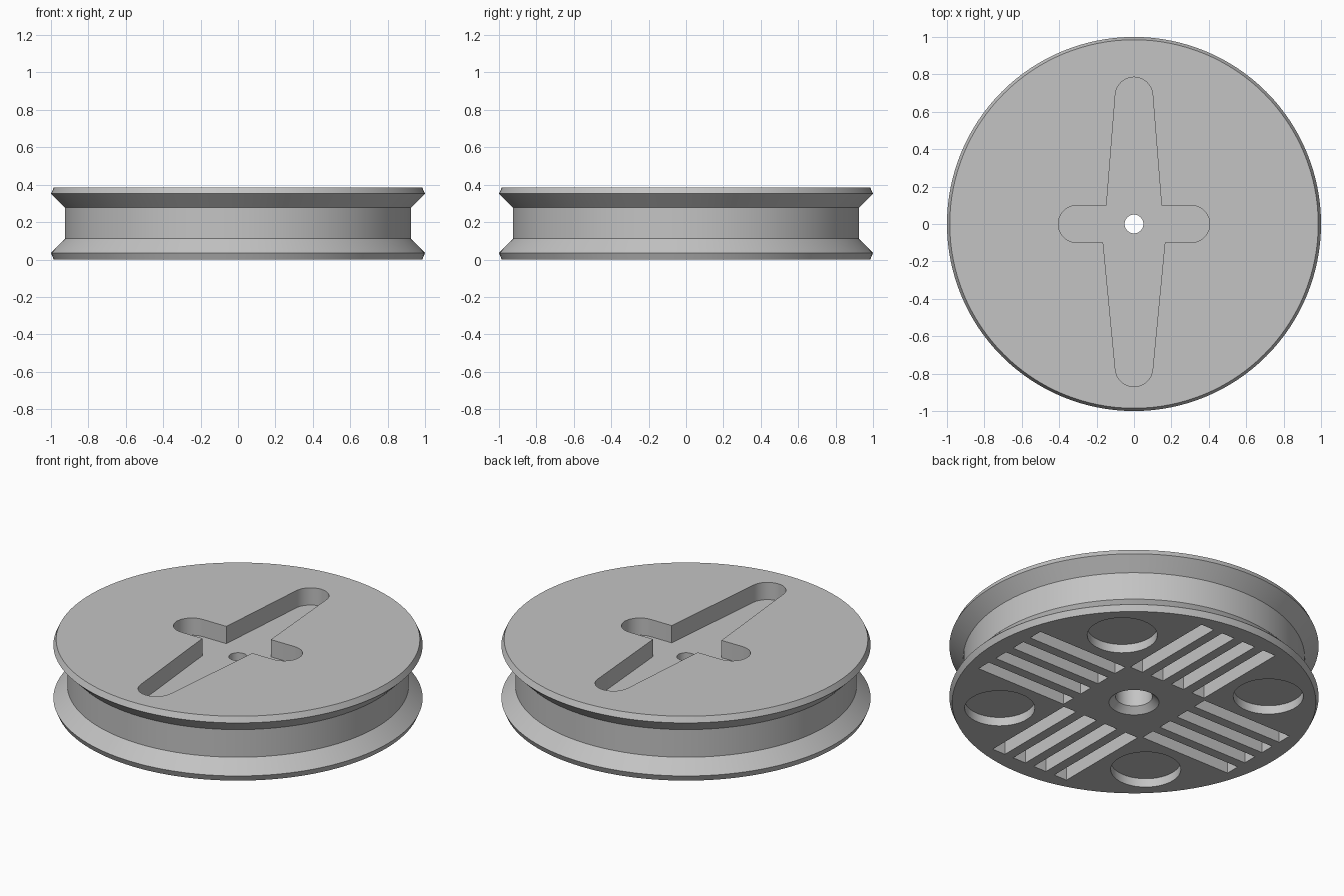
import bpy, bmesh
from math import sin, cos, pi, radians

cube = bpy.data.objects.get("Cube")
if cube:
    bpy.data.objects.remove(cube, do_unlink=True)

grey = bpy.data.materials.new("plain_grey")
grey.use_nodes = True
colour = (0.55, 0.55, 0.55, 1)
grey.diffuse_color = colour
grey.node_tree.nodes["Principled BSDF"].inputs["Base Color"].default_value = colour


def arc(cx, cy, r, start, end, steps):
    """Points along an arc, angles in degrees, both ends included."""
    angles = [radians(start + (end - start) * i / steps) for i in range(steps + 1)]
    return [(cx + r * cos(a), cy + r * sin(a)) for a in angles]


def stack(name, layers):
    """Closed solid from matching rings of points, capped at both ends."""
    bm = bmesh.new()
    rings = [[bm.verts.new((x, y, z)) for x, y in pts] for pts, z in layers]
    n = len(rings[0])
    for low, high in zip(rings, rings[1:]):
        for i in range(n):
            j = (i + 1) % n
            bm.faces.new((low[i], low[j], high[j], high[i]))
    bm.faces.new(rings[0][::-1])
    bm.faces.new(rings[-1])
    bmesh.ops.recalc_face_normals(bm, faces=bm.faces)
    mesh = bpy.data.meshes.new(name)
    bm.to_mesh(mesh)
    bm.free()
    mesh.materials.append(grey)
    ob = bpy.data.objects.new(name, mesh)
    bpy.context.collection.objects.link(ob)
    return ob


def lathe(name, profile, segments):
    return stack(name, [(arc(0, 0, r, 0, 360, segments)[:-1], z) for r, z in profile])


def cut(ob, cutter):
    cutter.hide_render = True
    mod = ob.modifiers.new("cut", 'BOOLEAN')
    mod.operation = 'DIFFERENCE'
    mod.solver = 'EXACT'
    mod.object = cutter
    bpy.ops.object.select_all(action='DESELECT')
    bpy.context.view_layer.objects.active = ob
    ob.select_set(True)
    bpy.ops.object.modifier_apply(modifier=mod.name)
    bpy.data.objects.remove(cutter, do_unlink=True)


# Grooved wheel body
wheel = lathe("pulley_wheel", [(0.985, 0), (1, 0.035), (0.925, 0.112),
                               (0.925, 0.277), (1, 0.352), (0.985, 0.385)], 128)

# Cross-shaped pocket in the top, with tapered long arms
cross = (arc(0.305, 0, 0.1, -90, 90, 16) + [(0.147, 0.1)]
         + arc(0, 0.685, 0.1, 4, 176, 16) + [(-0.147, 0.1)]
         + arc(-0.305, 0, 0.1, 90, 270, 16) + [(-0.165, -0.1)]
         + arc(0, -0.77, 0.1, 184, 356, 16) + [(0.165, -0.1)])
cut(wheel, stack("cross_pocket", [(cross, 0.282), (cross, 0.5)]))

# Central bore: chamfered mouth, wide bore, then a narrow hole to the pocket
cut(wheel, lathe("centre_bore", [(0.156, -0.02), (0.1, 0.035), (0.1, 0.2),
                                 (0.05, 0.2), (0.05, 0.5)], 48))

# Underside: four round recesses and four groups of four slots
for quarter in range(4):
    turn = quarter * pi / 2
    a = turn + pi / 4
    disc = arc(0.73 * cos(a), 0.73 * sin(a), 0.19, 0, 360, 48)[:-1]
    cut(wheel, stack("round_recess", [(disc, -0.1), (disc, 0.052)]))
    for k in range(4):
        v = (k - 1.5) * 0.145
        corners = [(0.28, v - 0.043), (0.88, v - 0.043),
                   (0.88, v + 0.043), (0.28, v + 0.043)]
        slot = [(x * cos(turn) - y * sin(turn), x * sin(turn) + y * cos(turn))
                for x, y in corners]
        cut(wheel, stack("slot", [(slot, -0.1), (slot, 0.15)]))

# Smooth round walls, crisp edges
bpy.ops.object.select_all(action='DESELECT')
wheel.select_set(True)
bpy.context.view_layer.objects.active = wheel
bpy.ops.object.shade_smooth_by_angle(angle=radians(20))
